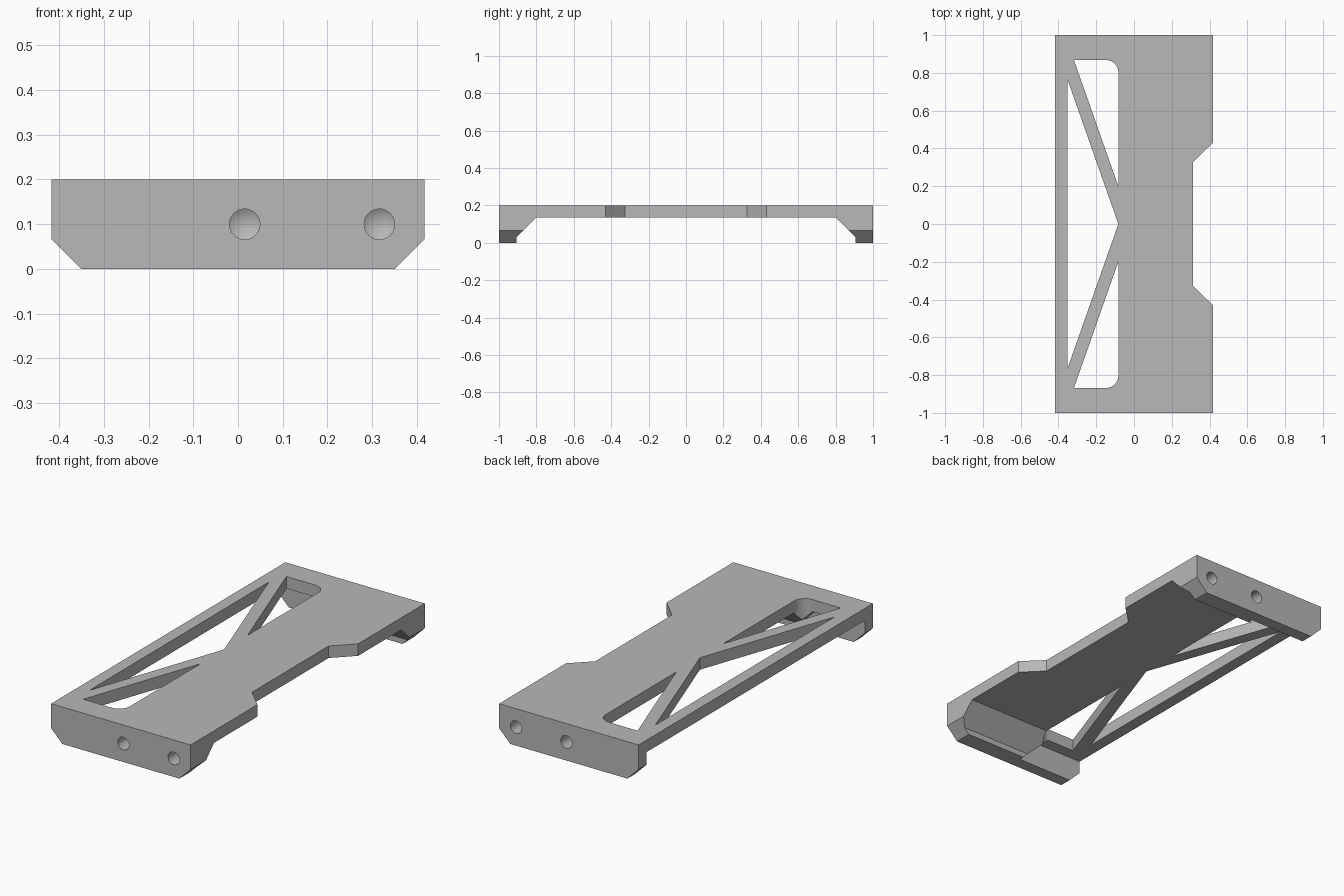
import bpy, bmesh, math
from mathutils import Vector, Matrix

cube = bpy.data.objects.get("Cube")
if cube:
    bpy.data.objects.remove(cube, do_unlink=True)

HALF_W = 0.417       # half width in x
TOP = 0.2
PLATE_Z = 0.135      # underside of the deck

grey = bpy.data.materials.new("plain grey")
grey.use_nodes = True
colour = (0.48, 0.48, 0.48, 1)
grey.diffuse_color = colour
grey.node_tree.nodes["Principled BSDF"].inputs["Base Color"].default_value = colour


def finish(name, bm):
    bmesh.ops.recalc_face_normals(bm, faces=bm.faces)
    mesh = bpy.data.meshes.new(name)
    bm.to_mesh(mesh)
    bm.free()
    mesh.materials.append(grey)
    ob = bpy.data.objects.new(name, mesh)
    bpy.context.collection.objects.link(ob)
    return ob


def prism(name, points, axis, low, high):
    """Extrude a 2D outline along the x, y or z axis."""
    place = {"x": lambda a, b: (low, a, b),
             "y": lambda a, b: (a, low, b),
             "z": lambda a, b: (a, b, low)}[axis]
    step = Vector([(high - low) * (axis == k) for k in "xyz"])
    bm = bmesh.new()
    face = bm.faces.new([bm.verts.new(place(a, b)) for a, b in points])
    ext = bmesh.ops.extrude_face_region(bm, geom=[face])
    moved = [g for g in ext["geom"] if isinstance(g, bmesh.types.BMVert)]
    bmesh.ops.translate(bm, verts=moved, vec=step)
    return finish(name, bm)


def drill(name, x, side):
    """Round blind hole with a pointed bottom, entering from one end."""
    bm = bmesh.new()
    profile = [(0, 1.05), (0.034, 1.05), (0.034, 0.9), (0, 0.88)]
    verts = [bm.verts.new((r, y * side, 0)) for r, y in profile]
    edges = [bm.edges.new(pair) for pair in zip(verts, verts[1:])]
    bmesh.ops.spin(bm, geom=verts + edges, cent=(0, 0, 0), axis=(0, 1, 0),
                   angle=math.tau, steps=32)
    bmesh.ops.remove_doubles(bm, verts=bm.verts, dist=0.0001)
    bmesh.ops.translate(bm, verts=bm.verts, vec=(x, 0, 0.1))
    return finish(name, bm)


# Solid block with the stepped-in waist on its left edge
waist = [(HALF_W, -1), (HALF_W, -0.43), (0.313, -0.327)]
outline = [(-HALF_W, -1)] + waist + [(x, -y) for x, y in reversed(waist)] + [(-HALF_W, 1)]
body = prism("bracket_body", outline, "z", 0, TOP)

cutters = []

# Channel under the deck, leaving sloped gussets at both ends
slope = [(-0.905, -0.1), (-0.905, 0.03), (-0.8, PLATE_Z)]
channel = slope + [(-y, z) for y, z in reversed(slope)]
cutters.append(prism("channel_cutter", channel, "x", -1, 1))

# Deeper channel on the open-frame side, where the end walls are thin
relief = [(-1, -0.1), (0.085, -0.1), (-0.15, PLATE_Z), (-1, PLATE_Z)]
cutters.append(prism("relief_cutter", relief, "y", -0.933, 0.933))

# Bevelled lower corners of the end walls
for s in (-1, 1):
    corner = [(s * 0.25, -0.1), (s * 0.517, 0.167), (s * 0.6, -0.1)]
    cutters.append(prism("corner_cutter", corner, "y", -1.1, 1.1))

# Long triangular window
cutters.append(prism("side_window_cutter",
                     [(-0.352, -0.765), (-0.083, 0), (-0.352, 0.765)], "z", -0.1, 0.3))

# Two mirrored windows, each with one rounded corner
arc = [(-0.148 + 0.065 * math.cos(t), 0.803 + 0.065 * math.sin(t))
       for t in (math.pi / 2 * i / 10 for i in range(11))]
window = [(-0.083, 0.2)] + arc + [(-0.318, 0.868)]
for s in (-1, 1):
    cutters.append(prism("end_window_cutter", [(x, y * s) for x, y in window],
                         "z", -0.1, 0.3))

# Screw holes in both end walls
for s in (-1, 1):
    for x in (0.015, 0.316):
        cutters.append(drill("hole_cutter", x, s))

# Carve the block and bake the result
for cutter in cutters:
    cutter.hide_render = True
    mod = body.modifiers.new("cut", "BOOLEAN")
    mod.operation = "DIFFERENCE"
    mod.solver = "EXACT"
    mod.object = cutter
deps = bpy.context.evaluated_depsgraph_get()
carved = bpy.data.meshes.new_from_object(body.evaluated_get(deps))
body.modifiers.clear()
body.data = carved
for cutter in cutters:
    bpy.data.objects.remove(cutter, do_unlink=True)

# Smooth the round holes and keep every edge crisp
bpy.ops.object.select_all(action="DESELECT")
body.select_set(True)
bpy.context.view_layer.objects.active = body
bpy.ops.object.shade_smooth_by_angle(angle=math.radians(25))
